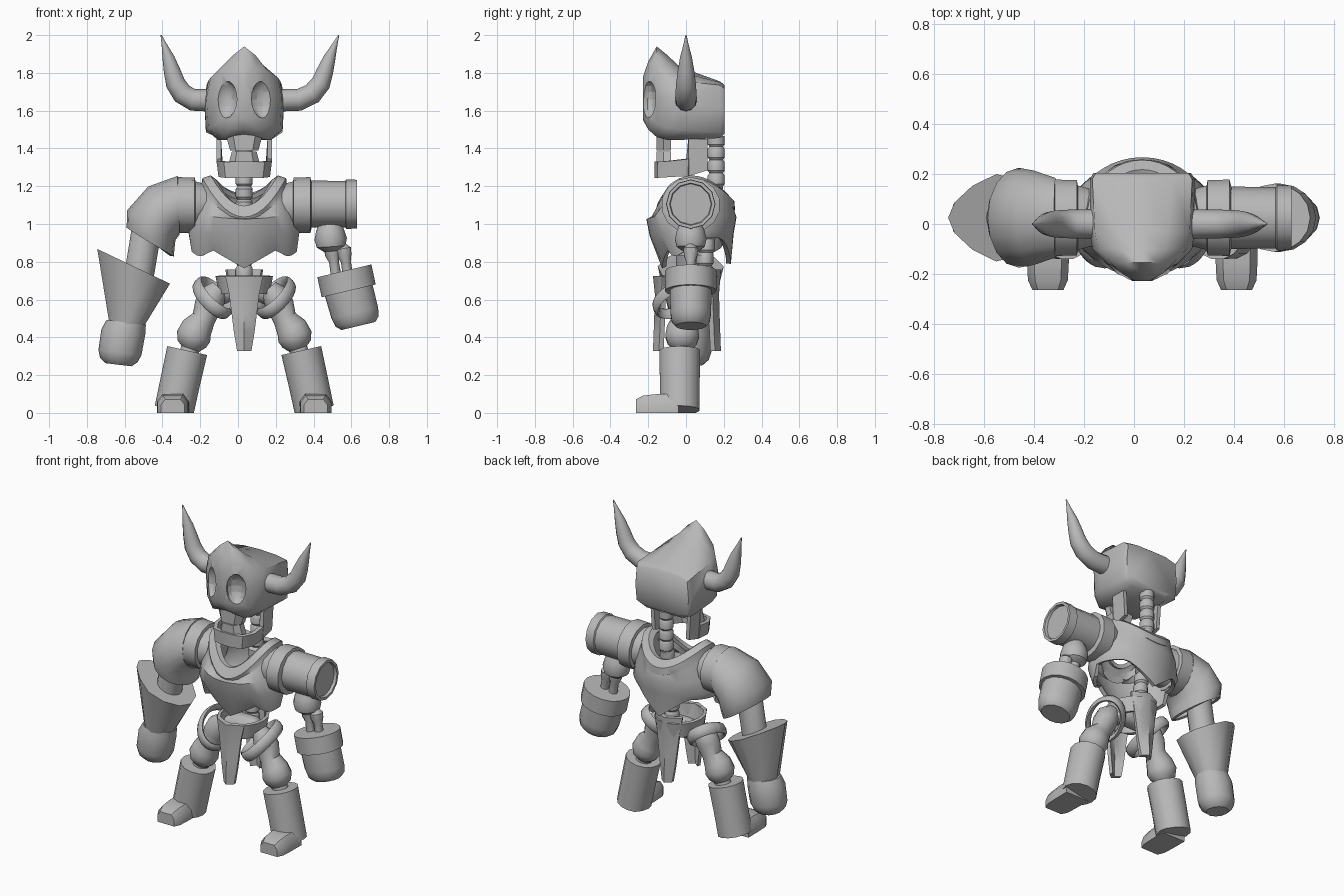
import bpy, bmesh, math
from mathutils import Vector

if "Cube" in bpy.data.objects:
    bpy.data.objects.remove(bpy.data.objects["Cube"])

X0 = 0.033          # the body's own axis
YC = 0.025          # depth centre of torso and arms
grey = bpy.data.materials.new("plain_grey")
grey.diffuse_color = (0.48, 0.48, 0.48, 1)
grey.use_nodes = True
grey.node_tree.nodes["Principled BSDF"].inputs["Base Color"].default_value = grey.diffuse_color


def loft(name, rings, caps=True, closed=True, solid=0.0, angle=35):
    """Skin a list of equal point rings."""
    bm = bmesh.new()
    rows = [[bm.verts.new((p[0] + X0, p[1], max(p[2], 0))) for p in r] for r in rings]
    n = len(rows[0])
    for a, b in zip(rows, rows[1:]):
        for i in range(n if closed else n - 1):
            j = (i + 1) % n
            bm.faces.new((a[i], a[j], b[j], b[i]))
    if caps:
        bm.faces.new(rows[0][::-1])
        bm.faces.new(rows[-1])
    bmesh.ops.recalc_face_normals(bm, faces=bm.faces)
    me = bpy.data.meshes.new(name)
    bm.to_mesh(me)
    bm.free()
    ob = bpy.data.objects.new(name, me)
    bpy.context.collection.objects.link(ob)
    me.materials.append(grey)
    bpy.ops.object.select_all(action='DESELECT')
    bpy.context.view_layer.objects.active = ob
    ob.select_set(True)
    if solid:
        m = ob.modifiers.new("thickness", 'SOLIDIFY')
        m.thickness, m.offset = solid, 0
        bpy.ops.object.modifier_apply(modifier=m.name)
    bpy.ops.object.shade_smooth_by_angle(angle=math.radians(angle))
    return ob


def circle(c, u, v, n):
    c, u, v = Vector(c), Vector(u), Vector(v)
    return [c + u * math.cos(2 * math.pi * i / n) + v * math.sin(2 * math.pi * i / n)
            for i in range(n)]


def tube(name, pts, n=14, depth=1.0, axis=None, caps=True, angle=35):
    """Round tube through (x, y, z, radius) points; depth scales the y radius."""
    rings = []
    for i, p in enumerate(pts):
        a, b = pts[max(i - 1, 0)], pts[min(i + 1, len(pts) - 1)]
        t = Vector(axis) if axis else Vector(b[:3]) - Vector(a[:3])
        u = Vector((0, 1, 0)).cross(t.normalized()).normalized()
        rings.append(circle(p[:3], u * p[3], (0, p[3] * depth, 0), n))
    return loft(name, rings, caps, angle=angle)


def span_ring(x1, z1, x2, z2, ry, n=16):
    """Ellipse between two silhouette points of the front view."""
    return circle(((x1 + x2) / 2, YC, (z1 + z2) / 2), ((x2 - x1) / 2, 0, (z2 - z1) / 2), (0, ry, 0), n)


# Skull: sections from back to front, each a half outline from crown to base
skull = [
    (.205, [(0, 1.735), (.11, 1.735), (.185, 1.715), (.195, 1.6), (.185, 1.5), (.11, 1.48), (0, 1.48)]),
    (.18, [(0, 1.755), (.12, 1.75), (.2, 1.735), (.21, 1.62), (.203, 1.485), (.13, 1.455), (0, 1.455)]),
    (-.03, [(0, 1.83), (.1, 1.805), (.19, 1.758), (.21, 1.65), (.203, 1.5), (.14, 1.445), (0, 1.445)]),
    (-.1, [(0, 1.895), (.085, 1.855), (.178, 1.775), (.2, 1.67), (.19, 1.51), (.13, 1.445), (0, 1.46)]),
    (-.155, [(0, 1.94), (.06, 1.893), (.125, 1.81), (.145, 1.67), (.148, 1.53), (.11, 1.46), (0, 1.475)]),
    (-.2, [(0, 1.86), (.05, 1.83), (.08, 1.75), (.09, 1.67), (.1, 1.56), (.075, 1.5), (0, 1.5)]),
    (-.228, [(0, 1.78), (.015, 1.765), (.03, 1.72), (.03, 1.67), (.04, 1.6), (.03, 1.56), (0, 1.55)]),
]
rings = []
for y, half in skull:
    full = half + [(-x, z) for x, z in half[-2:0:-1]]
    rings.append([(x, y, z) for x, z in full])
head = loft("skull", rings, angle=55)

# Eye sockets cut into the skull
for s in (-1, 1):
    bpy.ops.mesh.primitive_uv_sphere_add(segments=12, ring_count=8, location=(X0 + s * .1, -.205, 1.66))
    cutter = bpy.context.object
    cutter.name = "socket_cutter"
    cutter.scale = (.068, .055, .1)
    cutter.hide_render = True
    bpy.context.view_layer.update()
    m = head.modifiers.new("socket", 'BOOLEAN')
    m.operation, m.object, m.solver = 'DIFFERENCE', cutter, 'EXACT'
    bpy.context.view_layer.objects.active = head
    bpy.ops.object.modifier_apply(modifier=m.name)
    bpy.data.objects.remove(cutter)
bpy.ops.object.select_all(action='DESELECT')
head.select_set(True)
bpy.ops.object.shade_smooth_by_angle(angle=math.radians(55))

# Horns, the right one slightly wider
horn = [(.17, 1.655, .06), (.29, 1.657, .058), (.36, 1.69, .056), (.405, 1.745, .052),
        (.428, 1.81, .044), (.452, 1.88, .032), (.48, 1.95, .014), (.5, 2.0, .003)]
for s, k in ((-1, .8), (1, 1)):
    tube("horn", [(s * (.2 + k * (x - .2)), 0, z, r) for x, z, r in horn], 12)

# Teeth blocks
for name, z1, z2, w1, w2 in (("upper_teeth", 1.39, 1.48, .075, .1), ("lower_teeth", 1.31, 1.385, .085, .065)):
    loft(name, [[(-w, -.08, z), (-w, -.12, z), (-w * .6, -.155, z), (w * .6, -.155, z), (w, -.12, z), (w, -.08, z)]
                for z, w in ((z1, w1), (z2, w2))])

# Jaw: U-shaped band with tall rear branches
side = [(.135, .115, 1.285, 1.45), (.135, .012, 1.255, 1.45), (.135, .007, 1.255, 1.345), (.135, -.08, 1.25, 1.335),
        (.1, -.14, 1.245, 1.33), (.04, -.155, 1.245, 1.33)]
cols = side + [(-x, y, a, b) for x, y, a, b in side[::-1]]
loft("jaw", [[(x * .92, y, a) for x, y, a, b in cols], [(x, y, b) for x, y, a, b in cols]],
     caps=False, closed=False, solid=.025)

# Spine of stacked vertebrae
spine = []
for i in range(12):
    z = .64 + i * .07
    y = .1 + .06 * min(1, max(0, (z - .8) / .4))
    spine += [(0, y, z, .036), (0, y, z + .012, .045), (0, y, z + .056, .045)]
tube("spine", spine, 12, axis=(0, 0, 1))


# Chest armour: open shell with rolled collar and pointed hems
def hem(x, front):
    x = abs(x)
    if not front:
        return min(.93, .79 + .8 * x)
    return .77 + .6 * x if x < .17 else .872 - .04 * math.sin(math.pi * min(1, (x - .17) / .11))


chest = [(.155, .14, .165, 1.225, .145), (.18, .165, .19, 1.245, .16), (.212, .195, .22, 1.235, .2),
         (.215, .19, .225, 1.2, .2), (.225, .19, .22, 1.17, .15), (.26, .225, .23, 1.06, .04),
         (.285, .205, .215, .97, .03), (.27, .14, .2, None, 0)]
rings = []
for rx, rf, rb, z, drop in chest:
    ring = []
    for i in range(40):
        a = 2 * math.pi * i / 40
        c, s = math.cos(a), math.sin(a)
        d = drop * s * s * (1 if s < 0 else .6)
        ring.append((rx * c, YC + (rf if s < 0 else rb) * s, hem(rx * c, s < 0) if z is None else z - d))
    rings.append(ring)
loft("chest_armour", rings, caps=False, solid=.025)

# Shoulder bands
for s in (-1, 1):
    tube("shoulder_band", [(s * x, YC, 1.1, r) for x, r in ((.2, .11), (.258, .125), (.262, .146), (.35, .148), (.357, .12))],
         14, 1.06, axis=(s, 0, 0))

# Right arm: sawn-off sleeve with rim, elbow bone, twin forearm bones, heavy glove
tube("right_sleeve", [(x, YC, 1.105, r) for x, r in ((.34, .125), (.535, .123), (.54, .131), (.598, .129), (.598, .112), (.58, .108))],
     12, axis=(1, 0, 0))
tube("right_elbow", [(.455, YC, 1.0, .06), (.455, YC, .965, .075), (.458, YC, .92, .086), (.46, YC, .88, .076), (.462, YC, .855, .04)])
for x in (.467, .53):
    tube("right_forearm_bone", [(x - .01, YC, .895, .015), (x - .005, YC, .87, .04), (x, YC, .835, .038), (x + .008, YC, .8, .026), (x + .02, YC, .72, .028)], 10)
tilt = (.23, 0, -.973)
tube("right_glove_cuff", [(.53, YC, .752, .12), (.53, YC, .752, .147), (.553, YC, .646, .147), (.553, YC, .646, .1)], 16, .93, axis=tilt)
tube("right_fist", [(.55, YC, .66, .13), (.585, YC, .53, .127), (.597, YC, .485, .118), (.604, YC, .46, .092)], 14, .87, axis=tilt)

# Left arm: bent pauldron, arm, flared gauntlet with a pointed lip, fist
loft("left_pauldron", [span_ring(-.35, .95, -.35, 1.245, .15), span_ring(-.373, .92, -.503, 1.19, .18),
                       span_ring(-.378, .88, -.61, 1.07, .19), span_ring(-.383, .83, -.613, .98, .165)],
     caps=False, solid=.02, angle=45)
tube("left_arm", [(-.43, YC, 1.08, .08), (-.52, YC, .95, .08), (-.575, YC, .62, .078)])
lip = span_ring(-.393, .684, -.778, .868, .175, 12)
for p in lip:       # narrow the outer end to a point
    t = min(1, max(0, (-.6 - p.x) / .178))
    p.y = YC + (p.y - YC) * (1 - .35 * t)
loft("left_gauntlet", [lip, span_ring(-.53, .46, -.715, .48, .1, 12)])
tube("left_fist", [(-.625, YC, .48, .105), (-.64, YC, .43, .117), (-.658, YC, .32, .115), (-.664, YC, .28, .1), (-.666, YC, .255, .07)],
     12, .95, axis=(-.12, 0, -1))

# Belt, hip bone and cloth tongues
loft("belt", [circle((0, .01, z), (rx, 0, 0), (0, ry, 0), 16) for z, rx, ry in ((.725, .142, .16), (.63, .125, .145))],
     caps=False, solid=.02)
tube("hip_bone", [(-.14, 0, .62, .05), (-.07, .03, .65, .065), (.07, .03, .65, .065), (.14, 0, .62, .05)], axis=(1, 0, 0))
for name, s, y, top in (("front_tongue", -1, .155, .725), ("back_tongue", 1, .165, .76)):
    rings = []
    for w, z, d in ((.1, top, .02), (.08, .63, .01), (.07, .55, .012), (.055, .43, .016), (.038, .328, .02)):
        rings.append([(-w, s * (y - w * .3), z), (0, s * (y + d), z), (w, s * (y - w * .3), z),
                      (w * .9, s * (y - w * .3 - .025), z), (0, s * (y + d - .03), z), (-w * .9, s * (y - w * .3 - .025), z)])
    loft(name, rings, angle=50)

# Legs, hip straps and boots, mirrored
for s in (-1, 1):
    c, u, v = Vector((s * .165, -.03, .61)), Vector((s * .085, 0, .07)), Vector((0, -.13, -.05))
    strap = []
    for i in range(25):
        a = 2 * math.pi * i / 24
        d = u * math.cos(a) + v * math.sin(a)
        up = u.cross(v).normalized()
        strap.append(circle(c + d, d.normalized() * .016, up * .036, 8))
    loft("hip_strap", strap, caps=False, angle=60)
    tube("thigh", [(s * .13, -.01, .66, .05), (s * .165, -.01, .62, .072), (s * .19, -.01, .57, .074), (s * .215, -.015, .5, .063),
                   (s * .25, -.02, .45, .083), (s * .268, -.02, .405, .092), (s * .278, -.02, .365, .078),
                   (s * .285, -.02, .34, .05), (s * .3, -.02, .3, .05)])
    tube("boot_shaft", [(s * .302, -.033, .33, .085), (s * .302, -.033, .33, .108), (s * .34, -.033, .16, .106), (s * .37, -.033, .015, .106)],
         14, 1.02, axis=(s * .22, 0, -.975))
    rings = []
    for y, w, h in ((-.04, .085, .1), (-.15, .084, .1), (-.225, .08, .092), (-.265, .062, .072)):
        rings.append([(s * .378 + k * w, y, h * q) for k, q in ((-1, 0), (-1, .6), (-.65, 1), (.65, 1), (1, .6), (1, 0))])
    loft("boot_toe", rings, angle=45)
